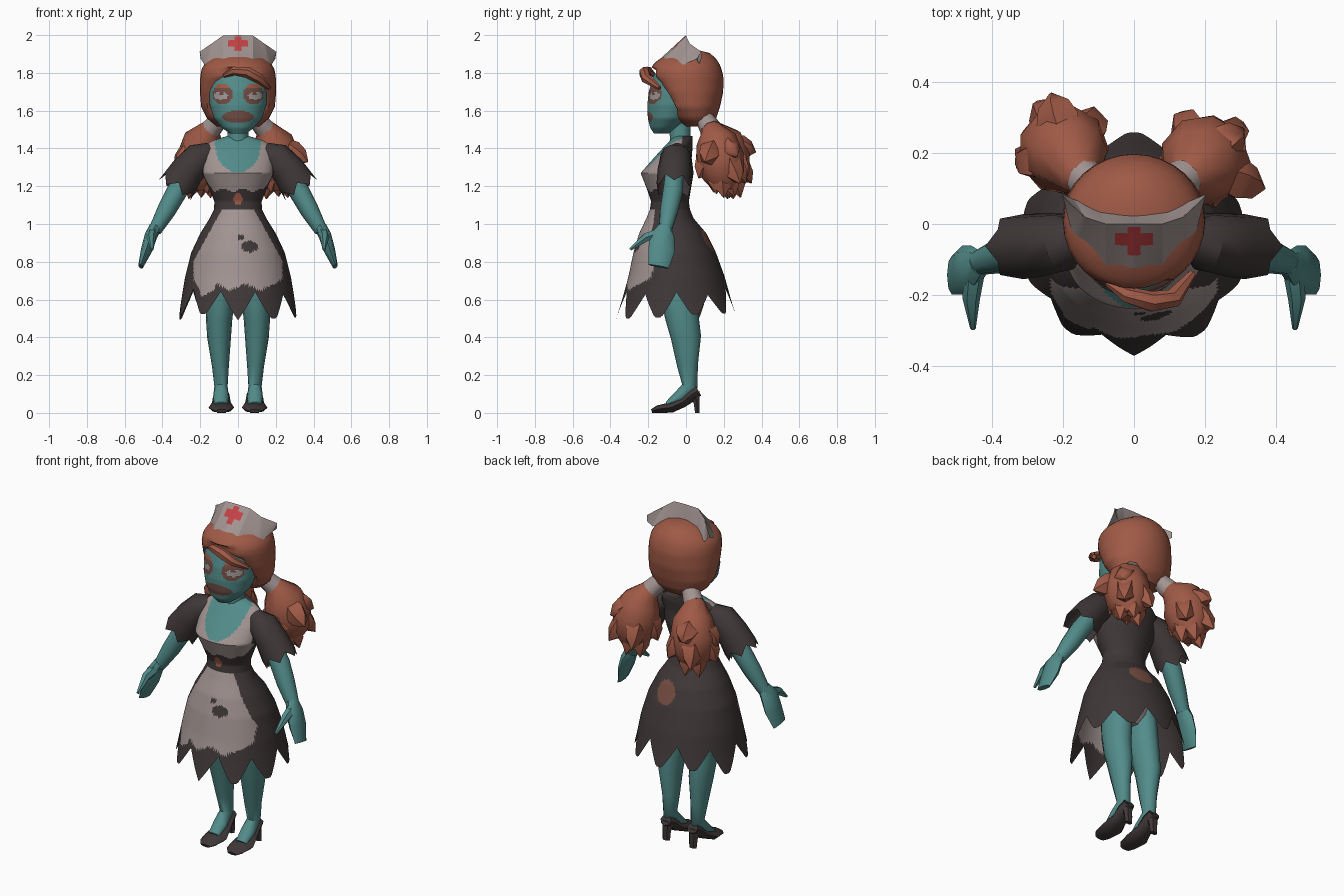
import bpy, bmesh, math, random
from mathutils import Vector

random.seed(4)
cube = bpy.data.objects.get("Cube")
if cube:
    bpy.data.objects.remove(cube)


def material(name, *rgb):
    lin = [(c / 255 / 12.92 if c < 11 else ((c / 255 + 0.055) / 1.055) ** 2.4) for c in rgb]
    m = bpy.data.materials.new(name)
    m.use_nodes = True
    m.diffuse_color = (*lin, 1)
    bsdf = next(n for n in m.node_tree.nodes if n.type == 'BSDF_PRINCIPLED')
    bsdf.inputs["Base Color"].default_value = (*lin, 1)
    bsdf.inputs["Roughness"].default_value = 0.9
    return m


SKIN = material("teal skin", 82, 140, 138)
HAIR = material("auburn hair", 160, 90, 70)
DRESS = material("charcoal cloth", 63, 55, 55)
WHITE = material("dusty white", 162, 148, 146)
RED = material("cross red", 196, 66, 68)
LIPS = material("dull brown", 112, 76, 68)
PATCH = material("patch brown", 118, 77, 66)
EYE = material("eye grey", 160, 154, 152)


def build(name, rows, mats, rule=None, closed=True, caps=True, mirror=False, angle=45):
    """Skin rows of points; rule(centre) picks a material index."""
    bm = bmesh.new()
    grid = [[bm.verts.new(p) for p in row] for row in rows]
    n = len(rows[0])
    for a, b in zip(grid, grid[1:]):
        for j in range(n if closed else n - 1):
            k = (j + 1) % n
            bm.faces.new((a[j], a[k], b[k], b[j]))
    if closed and caps:
        bm.faces.new(grid[0])
        bm.faces.new(grid[-1])
    bmesh.ops.recalc_face_normals(bm, faces=bm.faces)
    if rule:
        for f in bm.faces:
            f.material_index = rule(f.calc_center_median())
    me = bpy.data.meshes.new(name)
    bm.to_mesh(me)
    bm.free()
    for m in mats:
        me.materials.append(m)
    me.shade_smooth()
    me.set_sharp_from_angle(angle=math.radians(angle))
    ob = bpy.data.objects.new(name, me)
    bpy.context.collection.objects.link(ob)
    if mirror:
        ob.modifiers.new("mirror", 'MIRROR')
    return ob


def profile(keys, z):
    """Interpolate (z, centre y, radius x, radius y) keys listed upward."""
    z = min(max(z, keys[0][0]), keys[-1][0])
    for a, b in zip(keys, keys[1:]):
        if z <= b[0]:
            t = (z - a[0]) / (b[0] - a[0])
            return [p + (q - p) * t for p, q in zip(a[1:], b[1:])]


def ring_point(keys, z, a):
    cy, rx, ry = profile(keys, z)
    return Vector((rx * math.sin(a), cy - ry * math.cos(a), z))


def loft(name, keys, n, step, mats, rule=None, shape=None, **kw):
    lo, hi = keys[0][0], keys[-1][0]
    m = max(2, round((hi - lo) / step))
    rows = [[ring_point(keys, lo + (hi - lo) * i / m, math.tau * j / n) for j in range(n)]
            for i in range(m + 1)]
    if shape:
        rows = [[shape(p) for p in r] for r in rows]
    return build(name, rows, mats, rule, **kw)


def tube(name, pts, mat, sides=8, ref=(1, 0, 0), zig=0, **kw):
    """Sweep an ellipse along points (x, y, z, radius, other radius)."""
    c = [Vector(p[:3]) for p in pts]
    rows = []
    for i, p in enumerate(pts):
        t = (c[min(i + 1, len(c) - 1)] - c[max(i - 1, 0)]).normalized()
        u = (Vector(ref) - t * t.dot(Vector(ref))).normalized()
        v = t.cross(u)
        jag = zig if i == len(pts) - 1 else 0
        rows.append([c[i] + u * p[3] * math.cos(a) + v * p[-1] * math.sin(a) + t * jag * (-1) ** j
                     for j, a in enumerate(math.tau * k / sides for k in range(sides))])
    return build(name, rows, [mat], **kw)


def oval(x, z, cx, cz, rx, rz):
    return ((x - cx) / rx) ** 2 + ((z - cz) / rz) ** 2 < 1


# Head with painted eyes and lips
def face_rule(c):
    x, z = abs(c.x), c.z
    if c.y > -0.06:
        return 0
    if oval(x, z, 0, 1.567, 0.083, 0.032):
        return 1
    if oval(x, z, 0.092, 1.68, 0.038, 0.021):
        return 1 if oval(x, z, 0.088, 1.69, 0.012, 0.008) else 2
    if oval(x, z, 0.082, 1.688, 0.052, 0.055):
        return 3 if z > 1.72 else 1
    return 0


loft("head", [(1.48, -.13, .045, .04), (1.51, -.115, .085, .075), (1.56, -.09, .128, .112),
              (1.63, -.07, .15, .135), (1.7, -.06, .155, .137), (1.78, -.05, .15, .125),
              (1.82, -.03, .13, .11), (1.86, -.01, .1, .08)], 96, .007,
     [SKIN, LIPS, EYE, HAIR], face_rule)
tube("neck", [(0, -.03, 1.38, .06), (0, -.03, 1.46, .055), (0, -.035, 1.56, .06)], SKIN, 12)


# Hair shell, cut back at the front so the face stands out of it
def hairline(p):
    z = p.z
    front = -.185 if z > 1.82 else max(-.16, -.13 - (z - 1.75)) if z > 1.75 else -.13 + (1.75 - z) * .6
    return Vector((p.x, max(p.y, min(front, -.045)), z))


loft("hair", [(1.515, .06, .11, .06), (1.56, .045, .165, .115), (1.62, .03, .195, .15),
              (1.7, .015, .202, .182), (1.78, .003, .2, .195), (1.82, .0, .193, .188), (1.85, .003, .175, .173),
              (1.88, .012, .14, .143), (1.905, .02, .095, .105), (1.92, .025, .03, .04)],
     32, .015, [HAIR], shape=hairline)
tube("fringe", [(-.075, -.165, 1.785, .01), (-.02, -.2, 1.81, .024), (.05, -.22, 1.802, .03),
                (.11, -.21, 1.77, .028), (.165, -.14, 1.72, .012)], HAIR, 7, ref=(0, 1, 0))

# Bunched ponytails with ties
for side, name, tips in ((1, "left", [(.37, .1, 1.33), (.31, .27, 1.36)]),
                         (-1, "right", [(.335, .17, 1.31), (.235, .37, 1.38)])):
    dy = 0 if side > 0 else .03
    tube(name + "_hair_tie", [(side * .1, .1, 1.555, .05), (side * .142, .13, 1.505, .058)], WHITE, 8)
    tube(name + "_ponytail",
         [(side * .12, .115, 1.53, .04), (side * .15, .135, 1.495, .062), (side * .18, .16 + dy, 1.44, .11),
          (side * .2, .18 + dy, 1.35, .13), (side * .205, .195 + dy, 1.26, .115),
          (side * .2, .205 + dy, 1.185, .06)], HAIR, 9, angle=50)
    ends = [Vector((side * x, y, z)) for x, y, z in tips]
    for k in range(9):
        a = math.tau * k / 9
        r = .06 + .075 * (k % 2)
        ends.append(Vector((side * .205 + r * math.cos(a), .2 + dy + r * math.sin(a),
                            random.uniform(1.13, 1.17) + .08 * (k % 2))))
    for k, e in enumerate(ends):
        root = Vector((side * .185, .165 + dy, 1.44))
        mid = root.lerp(e, .55)
        tube(f"{name}_hair_tuft_{k + 1}", [(*root, .04), (*mid, .065), (*root.lerp(e, .8), .048), (*e, .003)],
             HAIR, 5, ref=(.3, 1, 0), angle=50)


# Folded cap with a painted cross
def refine(rows, k):
    out = []
    for a, b in zip(rows, rows[1:]):
        out += [[p.lerp(q, i / k) for p, q in zip(a, b)] for i in range(k)]
    return out + [rows[-1]]


def cap_rule(c):
    x, z = abs(c.x), abs(c.z - 1.957)
    cross = (x < .021 and z < .038) or (x < .056 and z < .016)
    return int(cross and c.y < -.001)


half = [[(0, -.125, 1.885), (0, .0, 2.0), (0, .025, 1.91)],
        [(.08, -.115, 1.875), (.08, .0, 1.997), (.1, .04, 1.885)],
        [(.17, -.045, 1.83), (.14, .02, 1.955), (.17, .07, 1.85)],
        [(.197, .06, 1.875), (.203, .08, 1.912), (.198, .082, 1.875)]]
half = [[Vector(p) for p in col] for col in half]
cols = [[Vector((-p.x, p.y, p.z)) for p in c] for c in half[:0:-1]] + half
rows = refine([list(r) for r in zip(*refine(cols, 9))], 14)
build("cap", rows, [WHITE, RED], cap_rule, closed=False, angle=30)


# Bodice with low neckline, white bib and buckle
def bodice_rule(c):
    if c.y > -.02:
        return 0
    if oval(c.x, c.z, 0, 1.42, .12, .145):
        return 1
    if oval(c.x, c.z, 0, 1.13, .024, .03):
        return 3
    edge = 1.18 + .008 * math.sin(c.x * 60)
    return 2 if c.z > edge and abs(c.x) < .182 and c.y < -.085 + (c.z - 1.3) * .5 else 0


loft("bodice", [(1.05, -.085, .128, .11), (1.12, -.085, .125, .1), (1.18, -.09, .15, .115),
                (1.27, -.1, .188, .14), (1.35, -.07, .19, .1), (1.41, -.04, .18, .075),
                (1.44, -.025, .14, .06), (1.465, -.015, .06, .05)], 96, .0075,
     [DRESS, SKIN, WHITE, HAIR], bodice_rule)

# Ragged skirt with painted apron, stains and a back patch
SKIRT = [(.48, -.05, .325, .325), (.6, -.05, .3, .288), (.72, -.05, .28, .255), (.85, -.06, .247, .218),
         (.95, -.07, .2, .178), (1.03, -.085, .15, .125), (1.08, -.085, .125, .105)]


def skirt_rule(c):
    x, z = c.x, c.z
    if c.y > 0:
        return 2 if oval(x, z, .05, .91, .066, .06) else 0
    if oval(x, z, .06, .88, .045, .03) or oval(x, z, .015, .93, .018, .014):
        return 0
    wide = min(.1 + .55 * (1.05 - z), .235)
    low = .665 + .016 * math.sin(x * 40) - (.03 if -.2 < x < -.12 else 0) + 1.2 * max(0, abs(x) - .2)
    return int(c.y < -.08 and abs(x) < wide and z > low)


N, TOOTH = 160, 16
tips = [random.uniform(.49, .54) for _ in range(N // TOOTH)]
tips[0] = .49
dips = [random.uniform(.62, .66) for _ in tips]
rows = []
for i in range(57):
    row = []
    for j in range(N):
        k = ((j + TOOTH // 2) // TOOTH) % len(tips)
        dip = dips[(j // TOOTH) % len(tips)]
        notch = max(0, 1 - abs(j % TOOTH - 8) / (8 if k == 0 else 6.5))
        row.append(ring_point(SKIRT, 1.08 + (tips[k] + (dip - tips[k]) * notch - 1.08) * i / 56,
                              math.tau * j / N))
    rows.append(row)
build("skirt", rows, [DRESS, WHITE, PATCH], skirt_rule, caps=False)
loft("underwear", [(.68, -.05, .06, .06), (.75, -.05, .15, .11), (.9, -.07, .15, .12)], 14, .05, [WHITE])

# Sleeves, arms and hands
tube("sleeves", [(.14, -.04, 1.385, .05), (.2, -.052, 1.355, .083), (.265, -.06, 1.285, .09),
                 (.325, -.065, 1.195, .1, .092)], DRESS, 12, zig=.022, caps=False, mirror=True, angle=35)
tube("arms", [(.25, -.06, 1.28, .05), (.325, -.07, 1.17, .055), (.38, -.09, 1.07, .05),
              (.44, -.11, .965, .035)], SKIN, 10, mirror=True)
tube("hands", [(.435, -.11, .985, .034, .036), (.46, -.125, .94, .034, .065), (.485, -.13, .86, .03, .07),
               (.515, -.145, .775, .014, .055)], SKIN, 8, mirror=True)
tube("thumbs", [(.45, -.13, .955, .03), (.46, -.21, .93, .025), (.455, -.295, .865, .008)],
     SKIN, 6, mirror=True)

# Legs with bare insteps
tube("legs", [(.08, -.05, .85, .075, .1), (.093, -.035, .6, .075, .098), (.1, -.02, .5, .07, .088),
              (.1, .0, .4, .063, .08), (.093, .008, .25, .045, .055), (.09, .02, .14, .035, .042),
              (.09, -.035, .085, .042, .034), (.09, -.1, .045, .035, .015)], SKIN, 12, mirror=True)

# High-heeled shoes
tube("shoes", [(.088, -.182, .01, .03, .01), (.088, -.15, .02, .056, .02), (.088, -.08, .028, .068, .028),
               (.088, -.02, .055, .05, .028), (.088, .03, .098, .042, .037), (.088, .065, .118, .034, .03)],
     DRESS, 8, mirror=True)
tube("shoe_heels", [(.088, .045, .11, .036, .03), (.088, .057, .05, .028, .018), (.088, .06, 0, .024, .014)],
     DRESS, 6, mirror=True)
